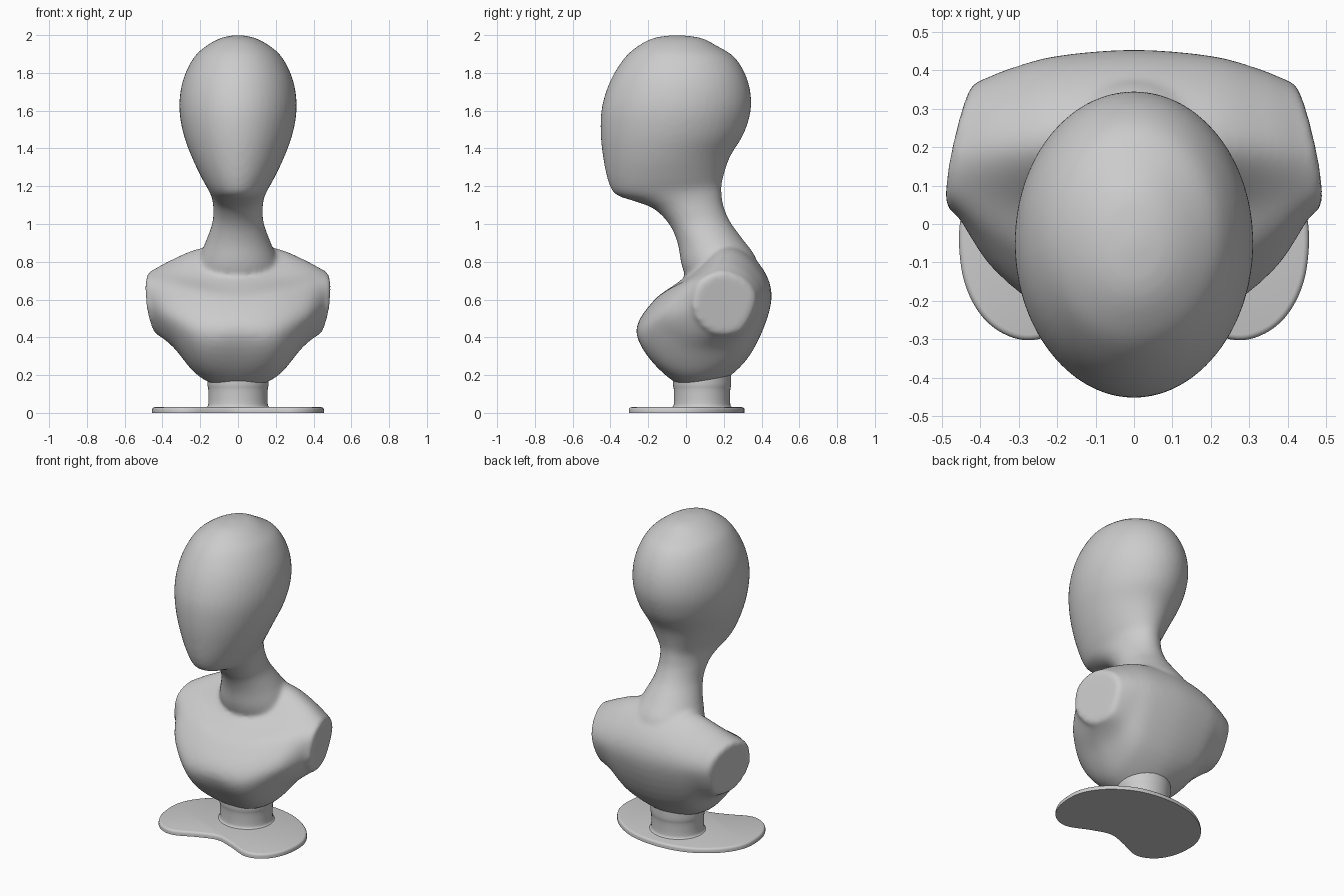
import bpy, bmesh, math
from mathutils import Vector

if "Cube" in bpy.data.objects:
    bpy.data.objects.remove(bpy.data.objects["Cube"])


def spline(pts, n, closed):
    """Catmull-Rom interpolation, n steps per span."""
    pts = [Vector(p) for p in pts]
    m, out = len(pts), []
    at = (lambda i: pts[i % m]) if closed else (lambda i: pts[max(0, min(m - 1, i))])
    for i in range(m if closed else m - 1):
        a, b, c, d = (at(i + k) for k in (-1, 0, 1, 2))
        for s in range(n):
            t = s / n
            out.append(0.5 * (2 * b + (c - a) * t + (2 * a - 5 * b + 4 * c - d) * t * t
                              + (3 * b - a - 3 * c + d) * t ** 3))
    if not closed:
        out.append(pts[-1])
    return out


def loft(bm, rings, n):
    """Skin a list of equal-length rings, smoothing along the loft, with capped ends."""
    cols = [spline(col, n, False) for col in zip(*rings)]
    rows = [[bm.verts.new(p) for p in row] for row in zip(*cols)]
    k = len(rows[0])
    for a, b in zip(rows, rows[1:]):
        for i in range(k):
            bm.faces.new((a[i], a[(i + 1) % k], b[(i + 1) % k], b[i]))
    bm.faces.new(rows[0])
    bm.faces.new(rows[-1])


def finish(bm, name):
    bmesh.ops.recalc_face_normals(bm, faces=bm.faces)
    me = bpy.data.meshes.new(name)
    bm.to_mesh(me)
    bm.free()
    ob = bpy.data.objects.new(name, me)
    bpy.context.collection.objects.link(ob)
    bpy.ops.object.select_all(action='DESELECT')
    ob.select_set(True)
    bpy.context.view_layer.objects.active = ob
    bpy.ops.object.shade_smooth_by_angle(angle=math.radians(35))
    return ob


def tilted_ellipse(yf, zf, yb, zb, w, seg=48):
    """Ring through a front and a back point, w = half width."""
    ring = []
    for i in range(seg):
        a = 2 * math.pi * i / seg
        f = 0.5 - 0.5 * math.cos(a)
        ring.append((w * math.sin(a), yf + (yb - yf) * f, zf + (zb - zf) * f))
    return ring


# head and neck: front y, front z, back y, back z, half width
bm = bmesh.new()
head = [
    (-.07, 2.0, -.03, 2.0, .015), (-.17, 1.985, .08, 1.985, .09),
    (-.25, 1.945, .16, 1.945, .165), (-.325, 1.88, .26, 1.88, .235),
    (-.40, 1.76, .327, 1.76, .292), (-.445, 1.62, .345, 1.62, .311),
    (-.452, 1.48, .307, 1.48, .29), (-.437, 1.34, .235, 1.36, .243),
    (-.41, 1.22, .20, 1.26, .19), (-.37, 1.155, .188, 1.2, .155),
    (-.27, 1.12, .19, 1.15, .138), (-.17, 1.08, .20, 1.09, .131),
    (-.09, 1.0, .235, 1.01, .136), (-.045, .9, .30, .92, .17),
    (-.02, .77, .37, .82, .215), (.03, .65, .38, .70, .22)]
loft(bm, [tilted_ellipse(*r) for r in head], 4)

# torso: side-on sections (y, z) from the middle out to the cut shoulder
sections = [
    (0, 0, [(.2, .88), (-.03, .70), (-.175, .59), (-.262, .42), (-.12, .21),
            (.08, .12), (.32, .28), (.453, .6), (.37, .81)]),
    (.2, 0, [(.2, .87), (.02, .72), (-.13, .62), (-.24, .43), (-.12, .25),
             (.08, .19), (.31, .31), (.437, .6), (.36, .79)]),
    (.34, .5, [(.2, .81), (.06, .73), (-.04, .65), (-.115, .51), (-.03, .39),
               (.12, .34), (.30, .395), (.405, .6), (.34, .745)])]


def disc(r):
    angles = [90, 128, 156, 195, 235, 265, 305, 5, 45]
    return [(.2 + r * math.cos(math.radians(a)), .58 + r * math.sin(math.radians(a))) for a in angles]


sections += [(.425, 1, disc(.178)), (.449, 1, disc(.165)), (.456, 1, disc(.145))]


def torso_ring(x, tilt, pts, side):
    return [(side * (x - tilt * (.21 * (p.x - .2) - .12 * (p.y - .58))), p.x, p.y)
            for p in spline(pts, 6, True)]


rings = [torso_ring(*s, -1) for s in reversed(sections[1:])] + [torso_ring(*s, 1) for s in sections]
loft(bm, rings, 6)
bust = finish(bm, "mannequin_bust")

# blend head, neck and torso into one skin
rm = bust.modifiers.new("blend", 'REMESH')
rm.mode = 'VOXEL'
rm.voxel_size = 0.013
rm.use_smooth_shade = True
sm = bust.modifiers.new("soften", 'SMOOTH')
sm.factor = 0.5
sm.iterations = 10

# short stem under the torso, flared where it meets the plate
bm = bmesh.new()
stem = [(.022, .178), (.032, .164), (.05, .157), (.12, .157), (.15, .162), (.2, .162)]
loft(bm, [tilted_ellipse(.085 - r * .95, z, .085 + r * .95, z, r) for z, r in stem], 3)
finish(bm, "stem")

# kidney-shaped base plate with a rounded top edge
half = [(.2, .277), (.36, .175), (.445, .04), (.45, -.11), (.41, -.22), (.34, -.285),
        (.25, -.3), (.12, -.245)]
outline = [(0, .31)] + half + [(0, -.21)] + [(-x, y) for x, y in reversed(half)]
bm = bmesh.new()
base = bm.faces.new([bm.verts.new((p.x, p.y, 0)) for p in spline(outline, 6, True)])
ext = bmesh.ops.extrude_face_region(bm, geom=[base], use_keep_orig=True)
bmesh.ops.translate(bm, vec=(0, 0, .03), verts=[v for v in ext["geom"] if isinstance(v, bmesh.types.BMVert)])
top_edges = [e for e in bm.edges if all(v.co.z > .02 for v in e.verts)]
bmesh.ops.bevel(bm, geom=top_edges, offset=.014, segments=3, profile=.5, affect='EDGES')
finish(bm, "base_plate")
